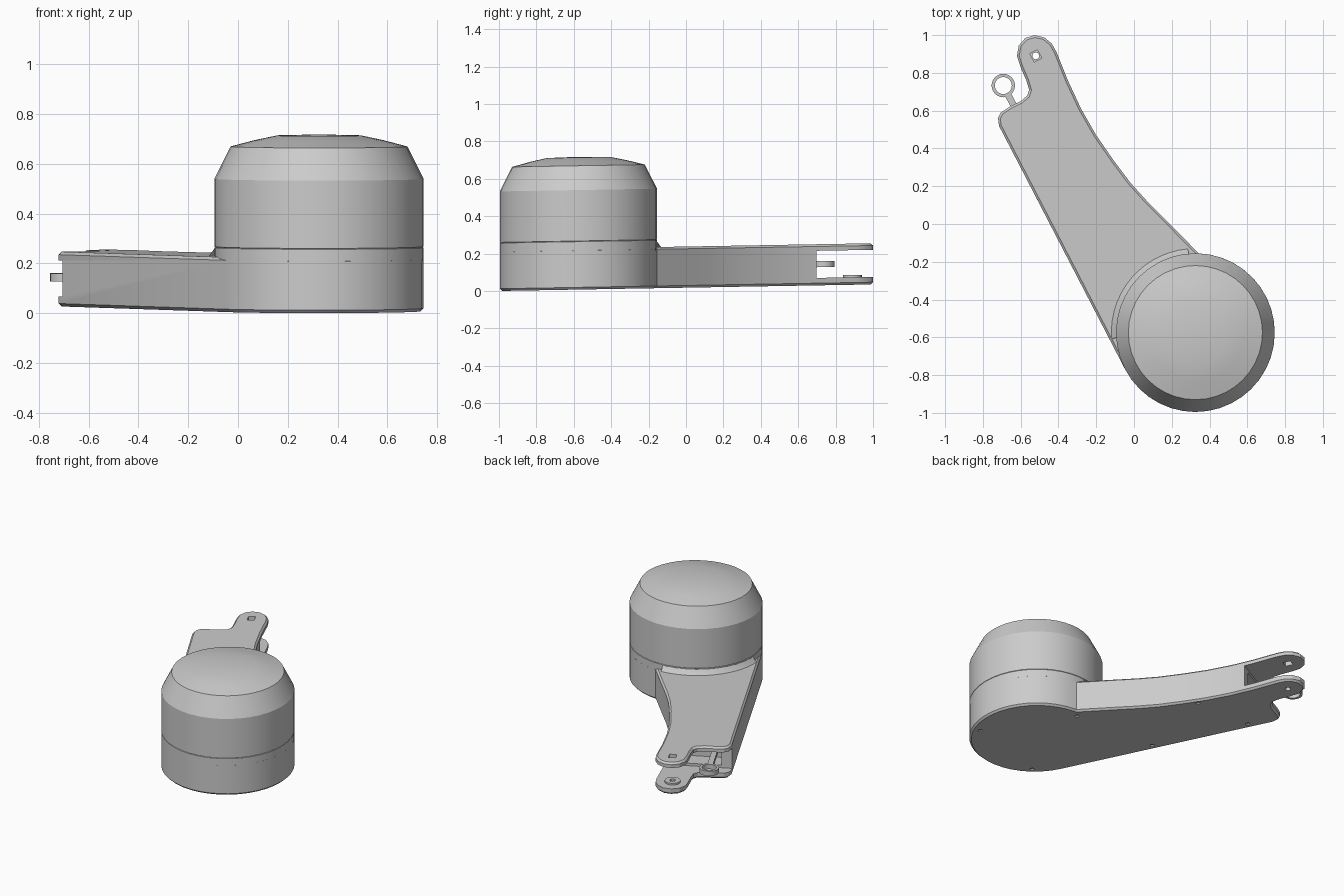
import bpy, bmesh, math
from mathutils import Vector, Matrix

cube = bpy.data.objects.get("Cube")
if cube:
    bpy.data.objects.remove(cube, do_unlink=True)

grey = bpy.data.materials.new("satin grey")
grey.use_nodes = True
grey.diffuse_color = (0.6, 0.6, 0.6, 1)
grey.node_tree.nodes["Principled BSDF"].inputs["Base Color"].default_value = (0.6, 0.6, 0.6, 1)

DRUM = Vector((0.325, -0.575, 0))
RADIUS = 0.42
ALONG = Vector((-0.46, 0.88, 0)).normalized()   # direction of the arm
TURN = math.atan2(ALONG.y, ALONG.x) - math.pi / 2


def make(name, bm):
    bmesh.ops.recalc_face_normals(bm, faces=bm.faces)
    mesh = bpy.data.meshes.new(name)
    bm.to_mesh(mesh)
    bm.free()
    mesh.materials.append(grey)
    obj = bpy.data.objects.new(name, mesh)
    bpy.context.collection.objects.link(obj)
    return obj


def finish(obj, angle=24):
    # The whole body rises gently towards the tip
    for v in obj.data.vertices:
        v.co.z += 0.0175 * (v.co.y + 1)
    bpy.ops.object.select_all(action='DESELECT')
    obj.select_set(True)
    bpy.context.view_layer.objects.active = obj
    bpy.ops.object.shade_smooth_by_angle(angle=math.radians(angle))


def lathe(name, profile, center, start=0, sweep=360, steps=40, closed=False):
    bm = bmesh.new()
    verts = [bm.verts.new((r, 0, z)) for r, z in profile]
    pairs = list(zip(verts, verts[1:] + verts[:1])) if closed else list(zip(verts, verts[1:]))
    edges = [bm.edges.new(p) for p in pairs]
    bmesh.ops.rotate(bm, verts=verts, matrix=Matrix.Rotation(math.radians(start), 3, 'Z'))
    bmesh.ops.spin(bm, geom=verts + edges, axis=(0, 0, 1), cent=(0, 0, 0),
                   angle=math.radians(sweep), steps=steps)
    bmesh.ops.remove_doubles(bm, verts=bm.verts, dist=0.0005)
    bmesh.ops.translate(bm, verts=bm.verts, vec=center)
    return make(name, bm)


def box(name, center, size):
    bm = bmesh.new()
    bmesh.ops.create_cube(bm, size=1, matrix=Matrix.LocRotScale(
        center, Matrix.Rotation(TURN, 3, 'Z'), Vector(size)))
    return make(name, bm)


def rod(name, center, radius, height, sides=16):
    bm = bmesh.new()
    bmesh.ops.create_cone(bm, cap_ends=True, segments=sides, radius1=radius, radius2=radius,
                          depth=height, matrix=Matrix.Translation(center))
    return make(name, bm)


def cut(obj, cutter):
    mod = obj.modifiers.new("cut", 'BOOLEAN')
    mod.operation = 'DIFFERENCE'
    mod.solver = 'EXACT'
    mod.object = cutter
    graph = bpy.context.evaluated_depsgraph_get()
    graph.update()
    mesh = bpy.data.meshes.new_from_object(obj.evaluated_get(graph))
    obj.modifiers.clear()
    obj.data = mesh
    bpy.data.objects.remove(cutter, do_unlink=True)


# Arm and base: one outline that wraps the drum, then sweeps to the fork tip
outline = []
for i in range(28):
    a = math.radians(207.6 + i * 240 / 27)
    outline.append((DRUM.x + RADIUS * math.cos(a), DRUM.y + RADIUS * math.sin(a)))
outline += [(0.16, 0.03), (0.07, 0.12), (-0.02, 0.22), (-0.11, 0.34), (-0.2, 0.47),
            (-0.28, 0.61), (-0.35, 0.76), (-0.41, 0.91), (-0.435, 0.955), (-0.475, 0.988),
            (-0.525, 1.0), (-0.575, 0.985), (-0.61, 0.945), (-0.62, 0.89), (-0.6, 0.83),
            (-0.57, 0.76), (-0.555, 0.71), (-0.565, 0.68), (-0.6, 0.65), (-0.66, 0.62),
            (-0.705, 0.59), (-0.72, 0.56), (-0.715, 0.52)]
bm = bmesh.new()
base = bm.faces.new([bm.verts.new((x, y, 0)) for x, y in outline])
up = bmesh.ops.extrude_face_region(bm, geom=[base])["geom"]
bmesh.ops.translate(bm, verts=[g for g in up if isinstance(g, bmesh.types.BMVert)], vec=(0, 0, 0.22))
rims = [e for e in bm.edges if abs(e.verts[0].co.z - e.verts[1].co.z) < 0.01]
bmesh.ops.bevel(bm, geom=rims, offset=0.012, segments=1, affect='EDGES')
arm = make("arm", bm)

# Fork slot, inner pocket and pin holes
slot_mid = Vector((-0.51, 0.6, 0.1125))
pin = Vector((-0.52, 0.89, 0))
cut(arm, box("slot_cutter", slot_mid + ALONG * 0.4, (1.0, 0.8, 0.145)))
cut(arm, box("pocket_cutter", slot_mid - ALONG * 0.05, (0.3, 0.14, 0.11)))
cut(arm, box("square_hole_cutter", pin + Vector((0, 0, 0.22)), (0.045, 0.05, 0.1)))
cut(arm, rod("round_hole_cutter", pin, 0.018, 0.2))

# Screw recesses in the underside
for x, y in [(0.3, -0.2), (-0.19, 0.4), (-0.6, 0.4), (-0.3, -0.18), (0.1, -0.88), (0.66, -0.72)]:
    cut(arm, rod("screw_cutter", Vector((x, y, 0)), 0.014, 0.02, 10))
finish(arm)

# Drum with a thin seam and a domed, chamfered top
finish(lathe("drum", [(0.42, 0.2), (0.42, 0.256), (0.417, 0.258), (0.42, 0.26), (0.42, 0.532),
                      (0.355, 0.662), (0.26, 0.687), (0.17, 0.706), (0, 0.71)], DRUM))

# Sloped collar where the arm meets the drum
finish(lathe("collar", [(0.45, 0.215), (0.437, 0.228), (0.418, 0.255)], DRUM, 95, 89, 14))

# Raised boss on the lower fork prong
finish(lathe("fork_boss", [(0.018, 0.03), (0.05, 0.03), (0.05, 0.052), (0.018, 0.052)],
             pin, steps=20, closed=True))

# Cable ring and its stem
ring = Vector((-0.692, 0.733, 0))
finish(lathe("ring", [(0.045, 0.097), (0.062, 0.097), (0.062, 0.13), (0.045, 0.13)],
             ring, steps=24, closed=True))
finish(box("ring_stem", ring - ALONG * 0.175 + Vector((0, 0, 0.1135)), (0.035, 0.24, 0.03)))
